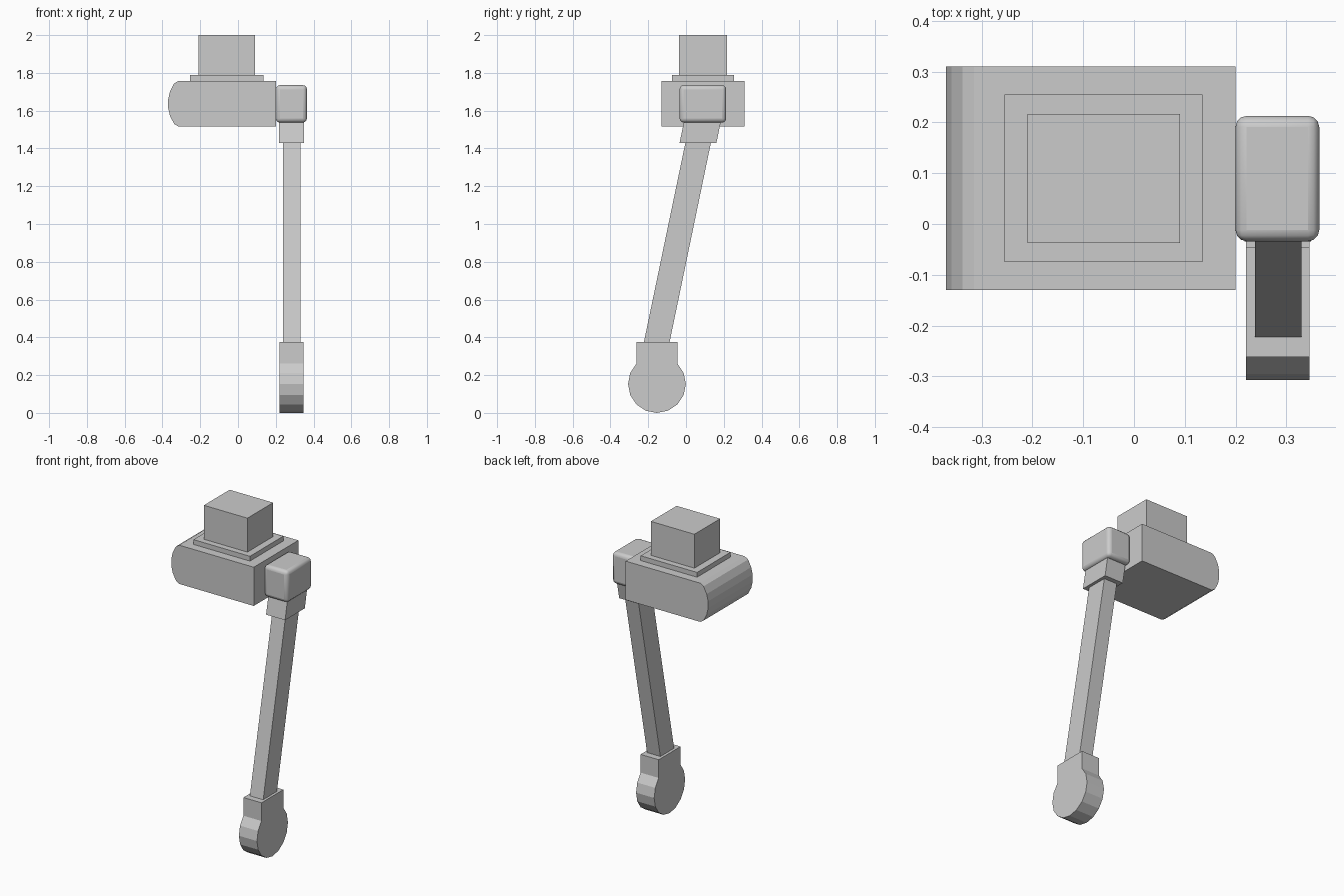
import bpy, bmesh, math
from mathutils import Vector

if "Cube" in bpy.data.objects:
    bpy.data.objects.remove(bpy.data.objects["Cube"])


def finish(name, bm):
    bmesh.ops.recalc_face_normals(bm, faces=bm.faces)
    me = bpy.data.meshes.new(name)
    bm.to_mesh(me)
    bm.free()
    ob = bpy.data.objects.new(name, me)
    bpy.context.collection.objects.link(ob)
    return ob


def prism(name, start, end):
    """Extrude a closed 3D outline along one axis."""
    bm = bmesh.new()
    face = bm.faces.new([bm.verts.new(p) for p in start])
    res = bmesh.ops.extrude_face_region(bm, geom=[face])
    moved = [g for g in res["geom"] if isinstance(g, bmesh.types.BMVert)]
    bmesh.ops.translate(bm, verts=moved, vec=Vector(end))
    # keep the starting cap so the solid stays closed
    if not any(set(f.verts) == set(moved) for f in bm.faces):
        bm.faces.new(moved)
    bmesh.ops.holes_fill(bm, edges=bm.edges, sides=0)
    return finish(name, bm)


def yz_prism(name, x0, x1, outline):
    return prism(name, [(x0, y, z) for y, z in outline], (x1 - x0, 0, 0))


def box(name, x0, x1, y0, y1, z0, z1):
    return yz_prism(name, x0, x1, [(y0, z0), (y1, z0), (y1, z1), (y0, z1)])


# Main housing with a rounded left end
zc, hz = 1.637, 0.121
bulge = [(-0.315, hz), (-0.338, 0.107), (-0.36, 0.065), (-0.37, 0.022)]
left = bulge + [(x, -z) for x, z in reversed(bulge)]
outline = [(0.2, hz)] + left + [(0.2, -hz)]
prism("housing", [(x, -0.13, zc + z) for x, z in outline], (0, 0.44, 0))

# Stepped mount on top
box("mount_plate", -0.255, 0.135, -0.075, 0.255, 1.755, 1.788)
box("mount_block", -0.21, 0.091, -0.037, 0.217, 1.785, 2.0)

# Rounded crank hub beside the housing
hub = box("crank_hub", 0.2, 0.365, -0.034, 0.213, 1.537, 1.735)
bev = hub.modifiers.new("bevel", 'BEVEL')
bev.width = 0.022
bev.segments = 3
bpy.context.view_layer.objects.active = hub
hub.select_set(True)
bpy.ops.object.shade_smooth_by_angle(angle=math.radians(35))

# Slanted collar and arm
yz_prism("arm_collar", 0.218, 0.349,
         [(-0.034, 1.43), (0.161, 1.43), (0.186, 1.55), (-0.009, 1.55)])
yz_prism("arm", 0.238, 0.33,
         [(-0.226, 0.36), (-0.09, 0.36), (0.136, 1.45), (0.001, 1.45)])

# Keyhole-shaped foot: sixteen-sided disc with a square neck
r, cy, cz = 0.153, -0.154, 0.153
foot = [(cy + r * math.cos(a), cz + r * math.sin(a))
        for a in (math.radians(135 + 22.5 * i) for i in range(13))]
foot += [(foot[-1][0], 0.375), (foot[0][0], 0.375)]
yz_prism("foot", 0.221, 0.346, foot)
